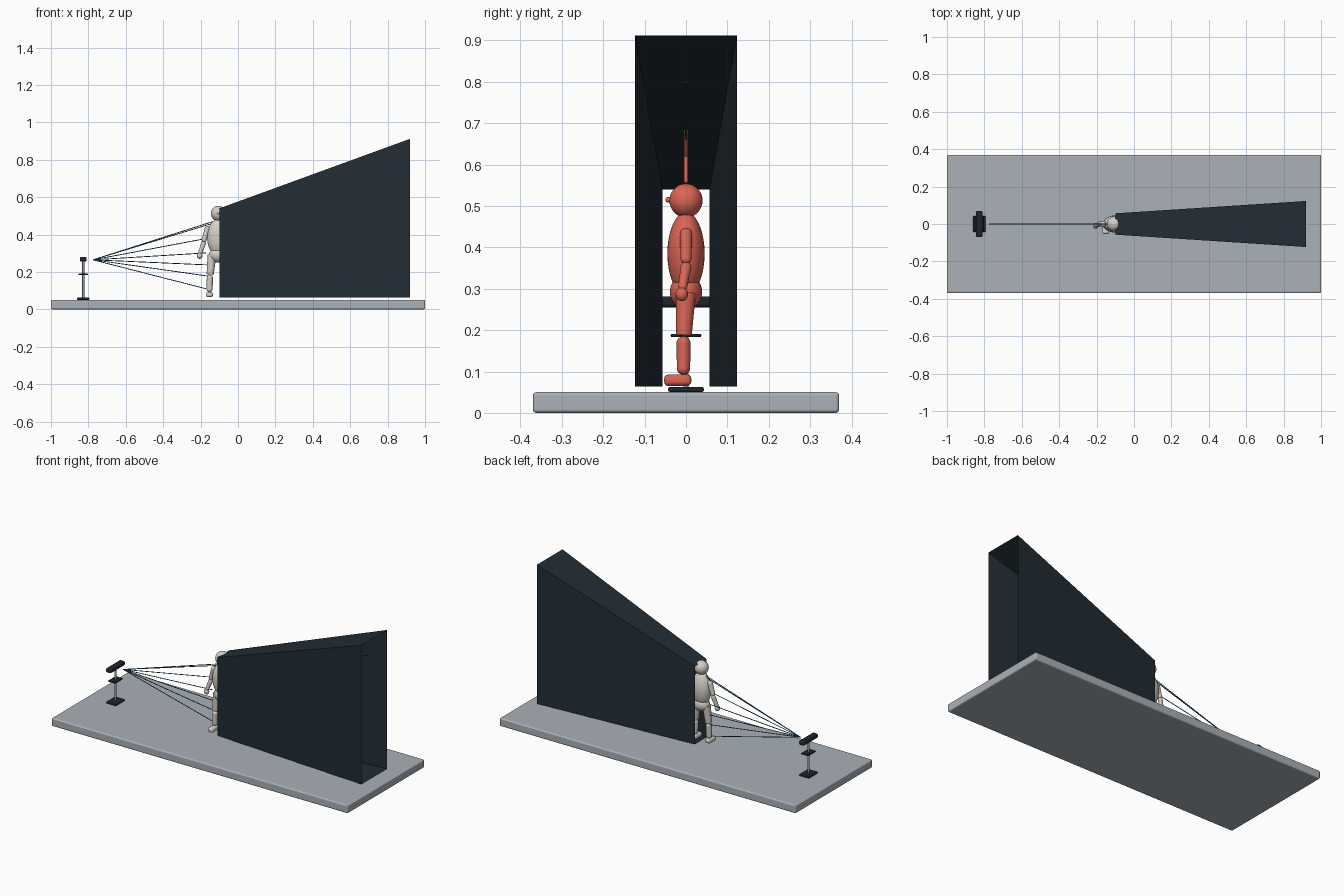
import bpy
import bmesh
import math
from mathutils import Vector

cube = bpy.data.objects.get("Cube")
if cube:
    bpy.data.objects.remove(cube, do_unlink=True)


def material(name, rgb):
    m = bpy.data.materials.new(name)
    m.use_nodes = True
    m.diffuse_color = (*rgb, 1)
    m.node_tree.nodes["Principled BSDF"].inputs["Base Color"].default_value = (*rgb, 1)
    return m


GREY = material("slab grey", (0.40, 0.44, 0.48))
DARK = material("dark slate", (0.016, 0.026, 0.036))
BLACK = material("sensor black", (0.014, 0.018, 0.024))
METAL = material("pole metal", (0.32, 0.34, 0.37))
WHITE = material("warm white", (0.66, 0.63, 0.57))
RED = material("coral red", (0.72, 0.13, 0.09))
BLUE = material("ray blue", (0.02, 0.10, 0.19))


def finish(name, mat, smooth=True):
    ob = bpy.context.object
    ob.name = name
    ob.data.materials.append(mat)
    if smooth:
        bpy.ops.object.shade_smooth_by_angle(angle=math.radians(40))
    return ob


def box(name, loc, size, mat, bevel=0.0):
    bpy.ops.mesh.primitive_cube_add(size=1, location=loc)
    ob = bpy.context.object
    ob.scale = size
    bpy.ops.object.transform_apply(location=False, rotation=False, scale=True)
    finish(name, mat, False)
    if bevel:
        mod = ob.modifiers.new("rounded edges", "BEVEL")
        mod.width = bevel
        mod.segments = 3
    return ob


def ball(name, loc, radii, mat):
    bpy.ops.mesh.primitive_uv_sphere_add(segments=32, ring_count=18, location=loc)
    bpy.context.object.scale = radii
    return finish(name, mat)


def rod(name, a, b, r1, r2, mat, sides=20):
    a, b = Vector(a), Vector(b)
    bpy.ops.mesh.primitive_cone_add(vertices=sides, radius1=r1, radius2=r2,
                                    depth=(b - a).length, location=(a + b) / 2)
    ob = bpy.context.object
    ob.rotation_euler = (b - a).to_track_quat("Z", "Y").to_euler()
    return finish(name, mat)


def limb(name, a, b, r1, r2, mat):
    # Tapered rod with rounded ends
    rod(name, a, b, r1, r2, mat)
    ball(name + "_top_joint", a, (r1,) * 3, mat)
    ball(name + "_low_joint", b, (r2,) * 3, mat)


def figure(label, cx, mat):
    # Jointed mannequin facing -y
    ball(label + "_head", (cx, 0, 0.513), (0.04, 0.04, 0.041), mat)
    ball(label + "_nose", (cx, -0.042, 0.515), (0.007, 0.008, 0.007), mat)
    ball(label + "_torso", (cx, 0, 0.385), (0.06, 0.045, 0.1), mat)
    ball(label + "_pelvis", (cx, 0, 0.292), (0.05, 0.039, 0.042), mat)
    for side, s in (("right", -1), ("left", 1)):
        pre = label + "_" + side
        limb(pre + "_upper_arm", (cx + s * 0.058, 0, 0.432),
             (cx + s * 0.076, 0, 0.372), 0.015, 0.013, mat)
        limb(pre + "_forearm", (cx + s * 0.08, 0, 0.352),
             (cx + s * 0.096, -0.008, 0.305), 0.013, 0.011, mat)
        ball(pre + "_hand", (cx + s * 0.1, -0.01, 0.287), (0.015, 0.015, 0.017), mat)
        rod(pre + "_thigh", (cx + s * 0.034, 0, 0.29),
            (cx + s * 0.044, -0.005, 0.187), 0.024, 0.019, mat)
        limb(pre + "_shin", (cx + s * 0.045, -0.006, 0.168),
             (cx + s * 0.047, -0.006, 0.108), 0.017, 0.016, mat)
        box(pre + "_foot", (cx + s * 0.047, -0.02, 0.079), (0.036, 0.066, 0.028), mat, 0.011)


# Base slab
box("base_slab", (0, 0, 0.025), (2, 0.74, 0.05), GREY, 0.008)

# Flared shadow tunnel, open at both ends
bm = bmesh.new()
rings = []
for x, half, top in ((-0.1, 0.057, 0.54), (0.92, 0.123, 0.912)):
    rings.append([bm.verts.new((x, y, z)) for y, z in
                  ((-half, 0.064), (half, 0.064), (half, top), (-half, top))])
for i in range(4):
    j = (i + 1) % 4
    bm.faces.new((rings[0][i], rings[0][j], rings[1][j], rings[1][i]))
bmesh.ops.recalc_face_normals(bm, faces=bm.faces)
mesh = bpy.data.meshes.new("shadow_tunnel")
bm.to_mesh(mesh)
bm.free()
mesh.materials.append(DARK)
bpy.context.collection.objects.link(bpy.data.objects.new("shadow_tunnel", mesh))

# Seen figure at the tunnel mouth, hidden figure inside
figure("seen", -0.105, WHITE)
figure("hidden", 0.42, RED)

# Cross mark above the hidden figure
for side, s in (("rising", 1), ("falling", -1)):
    limb("cross_" + side + "_bar", (0.42 - s * 0.06, 0, 0.56),
         (0.42 + s * 0.06, 0, 0.68), 0.005, 0.005, RED)

# Sensor on its stand
SX = -0.827
box("sensor_foot", (SX, 0, 0.057), (0.066, 0.086, 0.012), BLACK, 0.004)
rod("sensor_pole", (SX, 0, 0.06), (SX, 0, 0.26), 0.006, 0.006, METAL)
box("sensor_shelf", (SX, 0, 0.187), (0.05, 0.074, 0.008), BLACK, 0.003)
box("sensor_head", (SX, 0, 0.268), (0.036, 0.14, 0.026), BLACK, 0.008)

# Fan of rays from the sensor, the top one passing on through the tunnel
start = (-0.775, 0, 0.265)
ends = [(-0.12, 0.465), (-0.165, 0.38), (-0.17, 0.302), (-0.165, 0.238),
        (-0.16, 0.178), (-0.17, 0.11), (0.9, 0.8)]
for i, (x, z) in enumerate(ends):
    rod("ray_" + str(i + 1), start, (x, 0, z), 0.0022, 0.0022, BLUE, 8)
